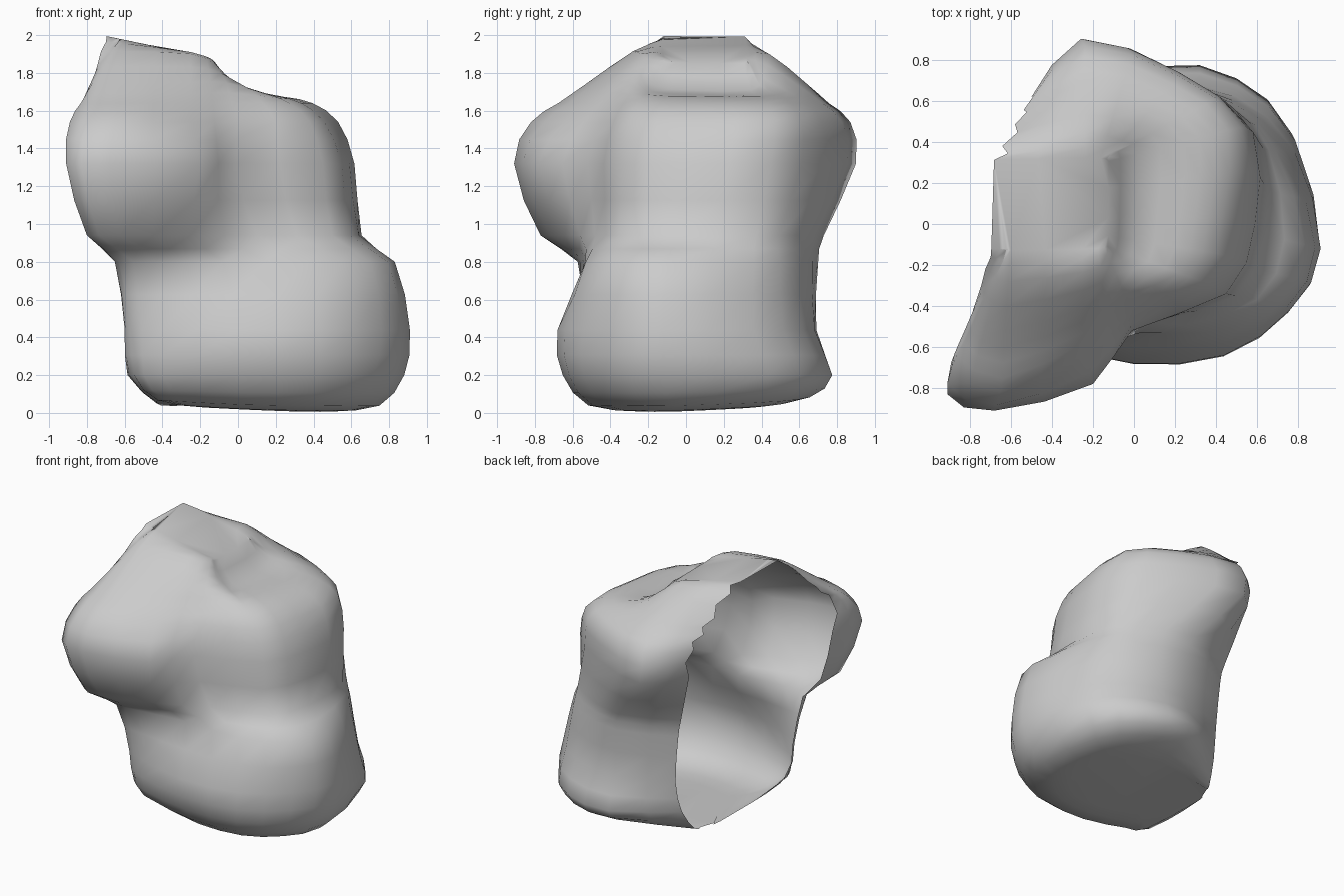
import bpy
import bmesh
from mathutils import Vector

if "Cube" in bpy.data.objects:
    bpy.data.objects.remove(bpy.data.objects["Cube"])

# Horizontal sections (x, y), from the front-left rim round the front, right and back to the rear rim
sections = {
    0.20: [(-.585, -.34), (-.55, -.47), (-.4, -.56), (0, -.65), (.42, -.62), (.72, -.43),
           (.88, -.12), (.77, .44), (.5, .71), (.12, .77), (-.31, .49)],
    0.44: [(-.6, -.43), (-.57, -.5), (-.4, -.58), (0, -.68), (.44, -.64), (.76, -.42),
           (.91, -.12), (.78, .36), (.5, .62), (.12, .69), (-.29, .54)],
    0.80: [(-.65, -.48), (-.63, -.57), (-.44, -.56), (-.08, -.52), (.37, -.53), (.7, -.39),
           (.83, -.1), (.69, .36), (.48, .59), (.1, .7), (-.32, .55)],
    0.94: [(-.76, -.54), (-.8, -.72), (-.62, -.77), (-.25, -.64), (.1, -.48), (.5, -.35),
           (.64, -.05), (.63, .37), (.46, .58), (.06, .73), (-.35, .56)],
    1.32: [(-.84, -.57), (-.91, -.83), (-.68, -.91), (-.2, -.78), (-.01, -.52), (.45, -.34),
           (.59, .0), (.58, .45), (.22, .74), (-.24, .9), (-.46, .62)],
    1.54: [(-.83, -.58), (-.89, -.7), (-.65, -.82), (-.25, -.64), (0, -.45), (.38, -.3),
           (.49, .03), (.52, .47), (.22, .72), (-.24, .87), (-.5, .62)],
}
rings = [[Vector((x, y, z)) for x, y in pts] for z, pts in sections.items()]


def clamp(v, lo, hi):
    return max(lo, min(hi, v))


def refine(pts):
    """Insert a Catmull-Rom midpoint between neighbouring points."""
    out = []
    for i in range(len(pts) - 1):
        a, b = pts[i], pts[i + 1]
        p, q = pts[max(i - 1, 0)], pts[min(i + 2, len(pts) - 1)]
        out += [a, (a + b) * 0.5625 - (p + q) * 0.0625]
    return out + [pts[-1]]


def crown_height(x):
    """Flat shelf on the right, a step, then a slope up to the left peak."""
    if x > 0:
        return 1.71 - 0.15 * x
    if x > -0.15:
        return 1.71 - x * 1.15
    return 1.88 + (-0.15 - x) * 0.21


def underside(section, shrink, lift):
    """Lowest section drawn in, with its ends kept on the opening."""
    out = [p.lerp(Vector((0.15, 0.1, 0)), shrink) for p in section]
    for p in out:
        p.z = max(0.003, 0.03 - 0.04 * p.x + 0.04 * p.y) + lift
    a, b = Vector((-.44, .17, .05)), Vector((-.34, .42, .045))
    out[0], out[-1] = a.lerp(b, shrink * 0.6), b.lerp(a, shrink * 0.6)
    return out


rings = [underside(rings[0], 0.5, 0), underside(rings[0], 0.18, 0.035)] + rings

# Crown: the highest section drawn in towards a short ridge, under the stepped height
rim = rings[-1]
for t in (0.2, 0.42, 0.75, 0.96):
    row = []
    for i, p in enumerate(rim):
        tx = -0.69 if i in (0, len(rim) - 1) else clamp(p.x, -0.6, -0.15)
        x = p.x + (tx - p.x) * t
        y = p.y + (clamp(p.y, -0.1, 0.3) - p.y) * t
        row.append(Vector((x, y, min(crown_height(x), 1.54 + 0.5 * t))))
    rings.append(row)

# Refine round each section, then up each column
rings = [refine(r) for r in rings]
columns = [refine(list(c)) for c in zip(*rings)]
rings = [list(r) for r in zip(*columns)]

# Jagged rim on the upper part of the opening
for r in rings[1:-1:2]:
    if r[-1].z > 1.3:
        r[-1] = r[-1].lerp(r[-2], 0.25)
        r[0] = r[0].lerp(r[1], 0.25)

# Skin the shell and cap it above and below, leaving the back left open
bm = bmesh.new()
grid = [[bm.verts.new(p) for p in r] for r in rings]
for lo, hi in zip(grid, grid[1:]):
    for c in range(len(lo) - 1):
        bm.faces.new((lo[c], lo[c + 1], hi[c + 1], hi[c]))
caps = [bm.faces.new(grid[-1]), bm.faces.new(grid[0][::-1])]
bmesh.ops.triangulate(bm, faces=caps, ngon_method='BEAUTY')

mesh = bpy.data.meshes.new("rock_shell")
bm.to_mesh(mesh)
bm.free()
for poly in mesh.polygons:
    poly.use_smooth = True
rock = bpy.data.objects.new("rock_shell", mesh)
bpy.context.collection.objects.link(rock)
